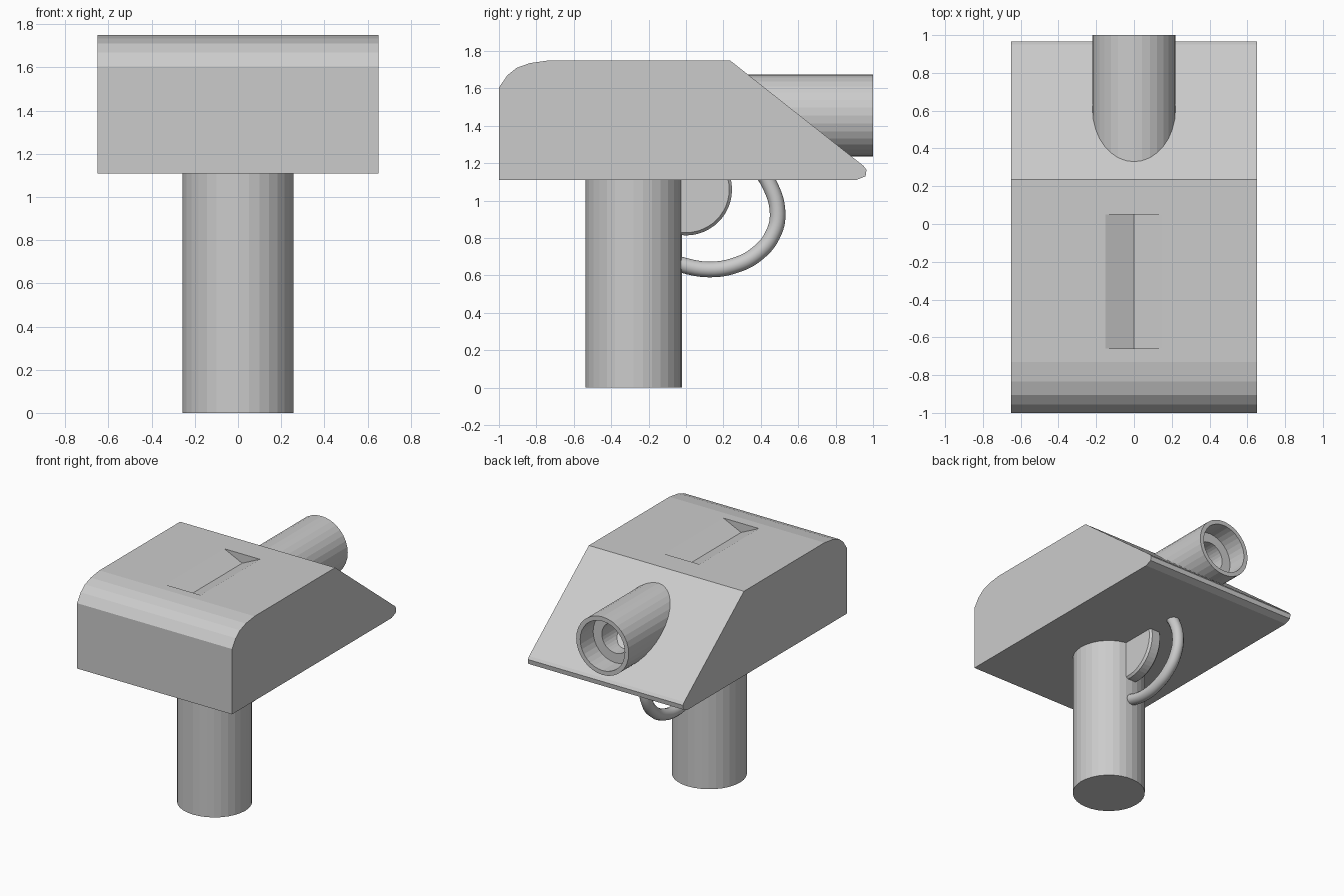
import bpy, bmesh, math
from mathutils import Matrix, Vector

if "Cube" in bpy.data.objects:
    bpy.data.objects.remove(bpy.data.objects["Cube"])


def finish(name, bm):
    bmesh.ops.remove_doubles(bm, verts=bm.verts, dist=1e-5)
    bmesh.ops.recalc_face_normals(bm, faces=bm.faces)
    mesh = bpy.data.meshes.new(name)
    bm.to_mesh(mesh)
    bm.free()
    obj = bpy.data.objects.new(name, mesh)
    bpy.context.collection.objects.link(obj)
    return obj


def prism(name, points, direction):
    """Extrude a closed outline along a direction."""
    bm = bmesh.new()
    face = bm.faces.new([bm.verts.new(p) for p in points])
    ext = bmesh.ops.extrude_face_region(bm, geom=[face], use_keep_orig=True)
    moved = [g for g in ext["geom"] if isinstance(g, bmesh.types.BMVert)]
    bmesh.ops.translate(bm, verts=moved, vec=Vector(direction))
    return finish(name, bm)


def cylinder(name, radius, depth, matrix, sides=32):
    bm = bmesh.new()
    bmesh.ops.create_cone(bm, cap_ends=True, segments=sides, radius1=radius,
                          radius2=radius, depth=depth, matrix=matrix)
    return finish(name, bm)


# Body: side profile with rounded front top edge and sloped back
W = 0.65
profile = [(-1, 1.11), (-1, 1.605), (-0.955, 1.67), (-0.905, 1.71),
           (-0.835, 1.735), (-0.73, 1.75), (0.235, 1.75), (0.95, 1.185),
           (0.965, 1.165), (0.96, 1.13), (0.91, 1.11)]
body = prism("body", [(-W, y, z) for y, z in profile], (2 * W, 0, 0))

# Shallow V groove in the top
k = 0.07 / 0.15
groove = prism("groove_cutter",
               [(-0.15 - 0.03 / k, -0.66, 1.78), (0.15 + 0.03 / k, -0.66, 1.78),
                (0, -0.66, 1.68)], (0, 0.71, 0))
groove.hide_render = True
cut = body.modifiers.new("groove", 'BOOLEAN')
cut.operation, cut.solver, cut.object = 'DIFFERENCE', 'EXACT', groove
bpy.context.view_layer.objects.active = body
bpy.ops.object.modifier_apply(modifier=cut.name)
bpy.data.objects.remove(groove)

# Handle
cylinder("handle", 0.258, 1.13, Matrix.Translation((0, -0.28, 0.565)))

# Barrel: lathed tube with a stepped bore
bm = bmesh.new()
tube = [(0, 0.2), (0.22, 0.2), (0.22, 1.0), (0.187, 1.0), (0.187, 0.845),
        (0.114, 0.845), (0.114, 0.5), (0, 0.5)]
verts = [bm.verts.new((r, y, 1.455)) for r, y in tube]
edges = [bm.edges.new(pair) for pair in zip(verts, verts[1:])]
bmesh.ops.spin(bm, geom=verts + edges, cent=(0, 0, 1.455), axis=(0, 1, 0),
               angle=math.tau, steps=32)
finish("barrel", bm)

# Trigger: thin rounded disc partly sunk in the handle and body
trigger = cylinder("trigger", 0.246, 0.1, Matrix.Translation((0, 0, 1.06))
                   @ Matrix.Rotation(math.pi / 2, 4, 'Y'), 48)
bevel = trigger.modifiers.new("rim", 'BEVEL')
bevel.width, bevel.segments = 0.015, 1

# Trigger guard: swept round bar
path = [(-0.08, 0.67), (0.12, 0.632), (0.28, 0.66), (0.385, 0.72),
        (0.46, 0.81), (0.49, 0.93), (0.44, 1.10), (0.39, 1.17)]
curve = bpy.data.curves.new("trigger_guard", 'CURVE')
curve.dimensions = '3D'
curve.bevel_depth, curve.bevel_resolution = 0.042, 4
curve.resolution_u, curve.use_fill_caps = 6, True
spline = curve.splines.new('BEZIER')
spline.bezier_points.add(len(path) - 1)
for point, (y, z) in zip(spline.bezier_points, path):
    point.co = (0, y, z)
    point.handle_left_type = point.handle_right_type = 'AUTO'
guard = bpy.data.objects.new("trigger_guard", curve)
bpy.context.collection.objects.link(guard)
